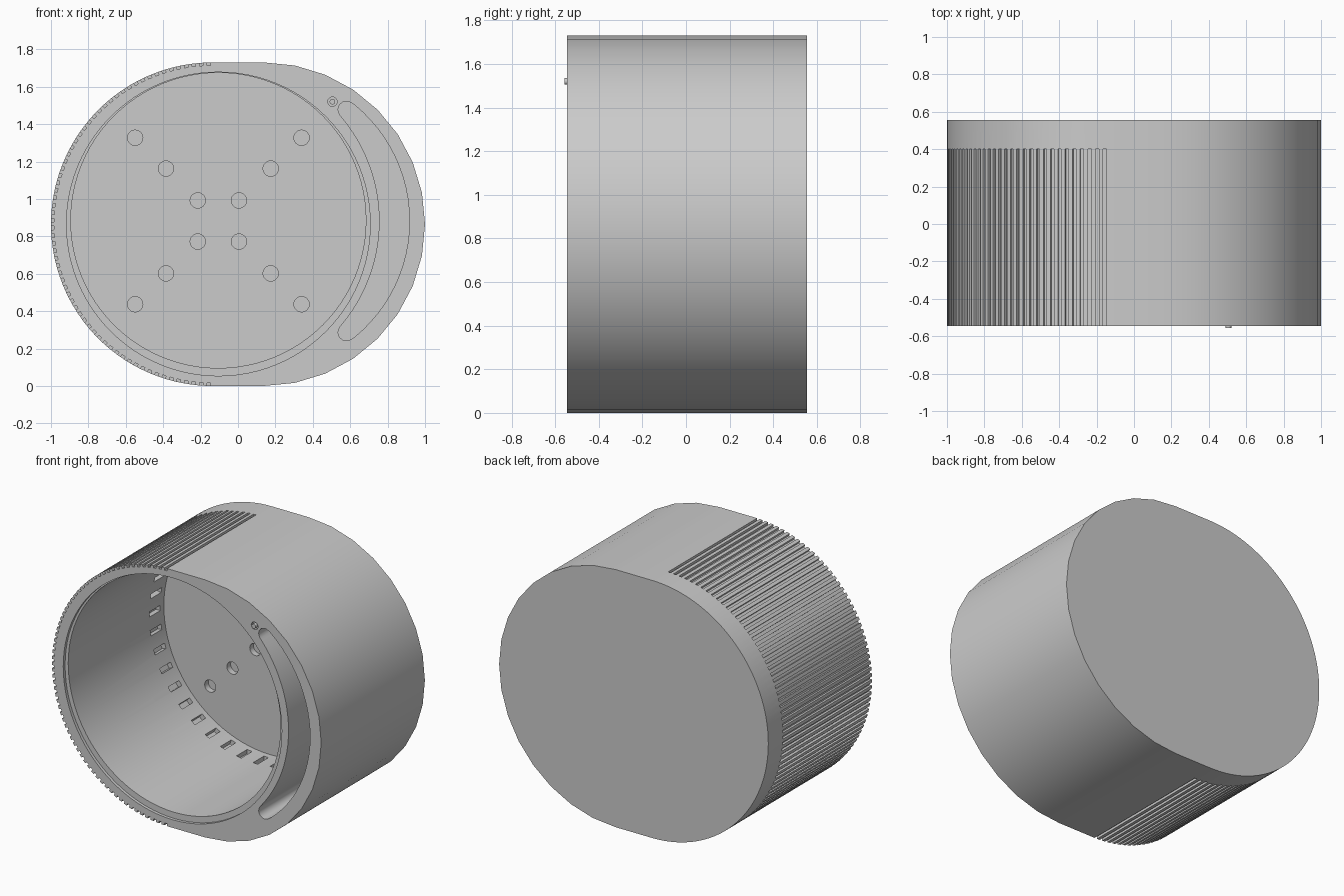
import bpy, bmesh
from math import sin, cos, radians

if "Cube" in bpy.data.objects:
    bpy.data.objects.remove(bpy.data.objects["Cube"])

FRONT, BACK, FLOOR = -0.545, 0.555, 0.49
CX, CZ = -0.105, 0.882          # axis of the round chamber


def arc(cx, cz, r, a0, a1, n):
    """Points on an arc in the xz plane, angles in degrees."""
    return [(cx + r * cos(radians(a0 + (a1 - a0) * i / n)),
             cz + r * sin(radians(a0 + (a1 - a0) * i / n))) for i in range(n + 1)]


def circle(cx, cz, r, n):
    return arc(cx, cz, r, 0, 360, n)[:-1]


def radial_box(cx, cz, r0, r1, width, angle):
    """Rectangle pointing outwards from a centre."""
    c, s = cos(radians(angle)), sin(radians(angle))
    return [(cx + r * c - t * s, cz + r * s + t * c)
            for r, t in ((r0, -width / 2), (r1, -width / 2), (r1, width / 2), (r0, width / 2))]


def prism(bm, pts, y0, y1):
    """Extrude an xz outline from y0 to y1."""
    a = [bm.verts.new((x, y0, z)) for x, z in pts]
    b = [bm.verts.new((x, y1, z)) for x, z in pts]
    bm.faces.new(a)
    bm.faces.new(b[::-1])
    for i in range(len(a)):
        j = (i + 1) % len(a)
        bm.faces.new((a[i], b[i], b[j], a[j]))


def make(name, prisms):
    bm = bmesh.new()
    for p in prisms:
        prism(bm, *p)
    bmesh.ops.recalc_face_normals(bm, faces=bm.faces)
    me = bpy.data.meshes.new(name)
    bm.to_mesh(me)
    bm.free()
    ob = bpy.data.objects.new(name, me)
    bpy.context.collection.objects.link(ob)
    return ob


def smooth(ob):
    bpy.ops.object.select_all(action='DESELECT')
    bpy.context.view_layer.objects.active = ob
    ob.select_set(True)
    bpy.ops.object.shade_smooth_by_angle(angle=radians(30))


# Housing: rounded outline, coarser on the right side
outline = arc(0.135, 0.865, 0.865, -90, 90, 16) + arc(-0.135, 0.865, 0.865, 90, 270, 66)
body = make("housing", [(outline, FRONT, BACK)])

# Chamber and its shallow front lip
chamber = make("chamber_cutter", [(circle(CX, 0.885, 0.789, 96), -0.7, FLOOR)])
lip = make("lip_cutter", [(circle(CX, 0.866, 0.812, 96), -0.7, FRONT + 0.02)])

details = []
# Grip grooves around the left side
for i in range(66):
    a = 90 + (i + 0.5) * 180 / 66
    details.append((radial_box(-0.135, 0.865, 0.849, 0.9, 0.019, a), -0.7, 0.4))
# Vent slots around the chamber wall near its floor
for i in range(40):
    details.append((radial_box(CX, 0.885, 0.76, 0.82, 0.035, i * 9), 0.335, 0.45))
# Round holes in the chamber floor, on both diagonals
for d in (0.11, 0.28, 0.445):
    for sx in (-1, 1):
        for sz in (-1, 1):
            details.append((circle(CX + sx * d, CZ + sz * d, 0.041, 24), FLOOR - 0.02, FLOOR + 0.04))
# Crescent pocket on the right
cap = arc(0.58, CZ + 0.595, 0.045, 52, 221, 8)
pocket = (arc(0.115, CZ, 0.802, -51, 51, 24) + cap + arc(CX, CZ, 0.862, 40, -40, 24)
          + [(x, 2 * CZ - z) for x, z in reversed(cap)])
details.append((pocket, -0.7, 0.45))
# Ring recess around the pin
details.append((circle(0.505, 1.52, 0.025, 24), -0.7, FRONT + 0.02))
detail = make("detail_cutter", details)

# Cut everything out of the housing
bpy.context.view_layer.objects.active = body
for cutter in (chamber, lip, detail):
    cutter.hide_render = True
    m = body.modifiers.new(cutter.name, 'BOOLEAN')
    m.operation = 'DIFFERENCE'
    m.solver = 'EXACT'
    m.object = cutter
    bpy.ops.object.modifier_apply(modifier=m.name)
    bpy.data.objects.remove(cutter)
smooth(body)

# Small pin beside the pocket
pin = make("pin", [(circle(0.505, 1.52, 0.015, 24), -0.556, FRONT + 0.03)])
smooth(pin)
